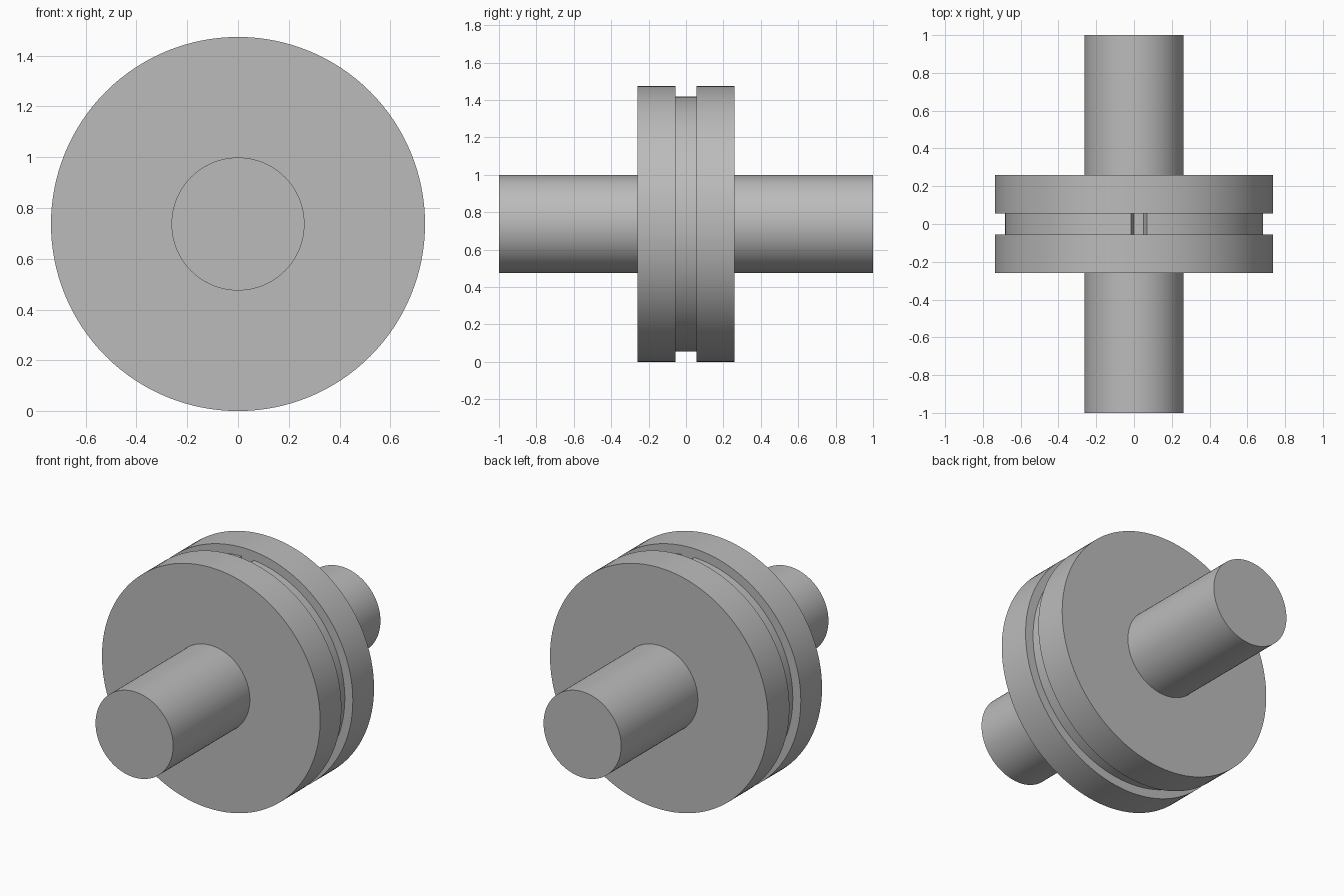
import bpy
import bmesh
import math
from mathutils import Vector

if "Cube" in bpy.data.objects:
    bpy.data.objects.remove(bpy.data.objects["Cube"], do_unlink=True)

DISC_R, SHAFT_R = 0.737, 0.262
RING_R, GROOVE_R = 0.683, 0.63
DISC_Y, GROOVE_Y = 0.26, 0.055
CENTRE_Z = DISC_R

metal = bpy.data.materials.new("plain_grey")
metal.use_nodes = True
GREY = (0.5, 0.5, 0.5, 1)
metal.diffuse_color = GREY
metal.node_tree.nodes["Principled BSDF"].inputs["Base Color"].default_value = GREY


def finish(name, bm):
    """Turn a bmesh into a smooth shaded object at the axle height."""
    bmesh.ops.remove_doubles(bm, verts=bm.verts, dist=1e-5)
    bmesh.ops.recalc_face_normals(bm, faces=bm.faces)
    mesh = bpy.data.meshes.new(name)
    bm.to_mesh(mesh)
    bm.free()
    mesh.materials.append(metal)
    obj = bpy.data.objects.new(name, mesh)
    obj.location.z = CENTRE_Z
    bpy.context.collection.objects.link(obj)
    bpy.ops.object.select_all(action="DESELECT")
    obj.select_set(True)
    bpy.context.view_layer.objects.active = obj
    bpy.ops.object.shade_smooth_by_angle(angle=math.radians(30))


def lathe(name, profile, steps=128):
    """Revolve (radius, y) points around the y axis."""
    bm = bmesh.new()
    verts = [bm.verts.new((r, y, 0)) for r, y in profile]
    edges = [bm.edges.new(pair) for pair in zip(verts, verts[1:])]
    bmesh.ops.spin(bm, geom=verts + edges, cent=(0, 0, 0), axis=(0, 1, 0),
                   angle=math.tau, steps=steps, use_duplicate=False)
    finish(name, bm)


# Shaft and grooved disc turned as one body
half = [(0, 1), (SHAFT_R, 1), (SHAFT_R, DISC_Y), (DISC_R, DISC_Y),
        (DISC_R, GROOVE_Y), (GROOVE_R, GROOVE_Y)]
lathe("shaft_and_grooved_disc", half + [(r, -y) for r, y in reversed(half)])


# Split ring seated in the groove, its slanted ends leaving a gap at the top
def split_ring(name, outer_gap, inner_gap, steps=128):
    bm = bmesh.new()
    sections = []
    for i in range(steps + 1):
        t = i / steps
        corners = []
        for radius, (left, right), side in ((RING_R, outer_gap, 1), (RING_R, outer_gap, -1),
                                            (GROOVE_R, inner_gap, -1), (GROOVE_R, inner_gap, 1)):
            start = math.asin(right / radius)
            end = math.tau + math.asin(left / radius)
            a = start + (end - start) * t
            corners.append(bm.verts.new(Vector((radius * math.sin(a), side * GROOVE_Y,
                                                radius * math.cos(a)))))
        sections.append(corners)
    for a, b in zip(sections, sections[1:]):
        for k in range(4):
            n = (k + 1) % 4
            bm.faces.new((a[k], a[n], b[n], b[k]))
    bm.faces.new(sections[0])
    bm.faces.new(sections[-1])
    finish(name, bm)


split_ring("split_ring", outer_gap=(-0.017, 0.07), inner_gap=(0, 0.05))
